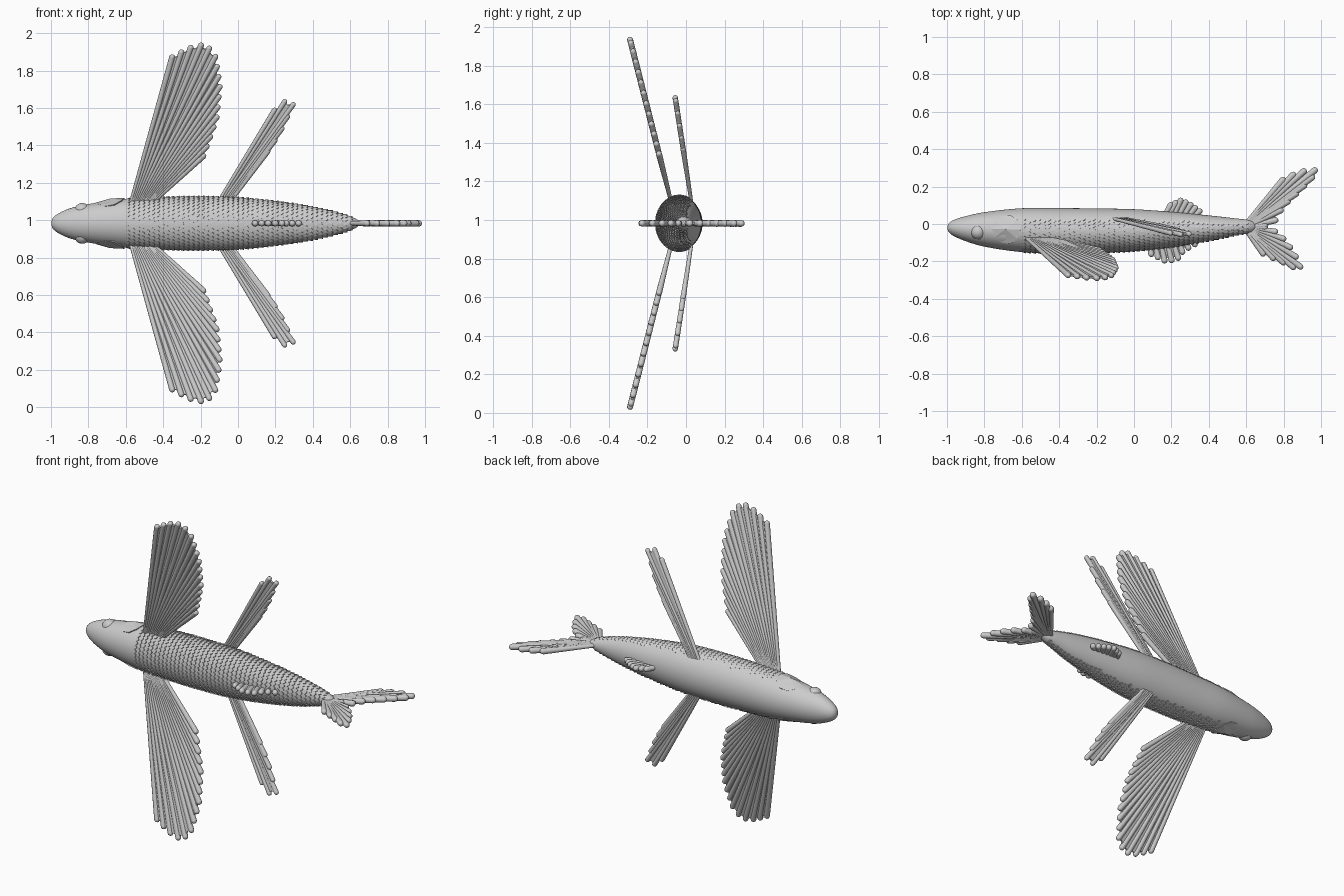
import bpy, bmesh, math
from mathutils import Vector, Matrix

if "Cube" in bpy.data.objects:
    bpy.data.objects.remove(bpy.data.objects["Cube"])

Z0 = 0.983  # height of the body axis; the fish is mirrored about it

def finish(bm, name, angle=40, fix=True):
    if fix:
        bmesh.ops.recalc_face_normals(bm, faces=bm.faces[:])
    me = bpy.data.meshes.new(name)
    bm.to_mesh(me)
    bm.free()
    me.polygons.foreach_set("use_smooth", [True] * len(me.polygons))
    me.set_sharp_from_angle(angle=math.radians(angle))
    ob = bpy.data.objects.new(name, me)
    ob.location.z = Z0
    bpy.context.collection.objects.link(ob)
    return ob

# Body profile: x, centre y, half depth (y), half width (z)
PROFILE = [(-1, -.02, .0, .0), (-.993, -.02, .02, .024), (-.97, -.021, .04, .047),
           (-.9, -.025, .067, .08), (-.8, -.029, .092, .103), (-.6, -.033, .117, .13),
           (-.4, -.035, .12, .14), (-.2, -.035, .118, .143), (0, -.033, .112, .138),
           (.2, -.029, .094, .118), (.4, -.022, .068, .088), (.55, -.015, .044, .053),
           (.63, -.013, .03, .025), (.66, -.012, .0, .0)]

def section(x):
    """Smooth (Hermite) interpolation of the profile at x."""
    P = PROFILE
    i = max(k for k in range(len(P) - 1) if P[k][0] <= x + 1e-9)
    h = P[i + 1][0] - P[i][0]
    t = min(1, (x - P[i][0]) / h)
    out = []
    for c in (1, 2, 3):
        def slope(k):
            a, b = max(k - 1, 0), min(k + 1, len(P) - 1)
            return (P[b][c] - P[a][c]) / (P[b][0] - P[a][0])
        out.append((2*t**3 - 3*t*t + 1) * P[i][c] + (t**3 - 2*t*t + t) * h * slope(i)
                   + (3*t*t - 2*t**3) * P[i + 1][c] + (t**3 - t*t) * h * slope(i + 1))
    return out

def skin(x, a, lift=0.0):
    """Point on the body; angle a is measured from the back (-y)."""
    cy, ry, rz = section(x)
    return Vector((x, cy - (ry + lift) * math.cos(a), (rz + lift) * math.sin(a)))

# Body loft
bm = bmesh.new()
SEG = 48
xs = [-.998, -.993, -.985, -.97, -.95, -.925] + [-.9 + i * .03 for i in range(51)] + [.63, .645, .655]
rings = [[bm.verts.new(skin(x, 2 * math.pi * k / SEG)) for k in range(SEG)] for x in xs]
for r, s in zip(rings, rings[1:]):
    for k in range(SEG):
        j = (k + 1) % SEG
        bm.faces.new((r[k], r[j], s[j], s[k]))
bm.faces.new(rings[0])
bm.faces.new(rings[-1])
finish(bm, "body")

# Overlapping scales on the back and flanks, leaving the belly smooth
bm = bmesh.new()
ROWS = 46
for row in range(ROWS):
    x = -.61 + 1.19 * row / (ROWS - 1)
    cy, ry, rz = section(x)
    n = max(14, int(math.pi * (ry + rz) / .021))
    da = 2 * math.pi / n
    for k in range(n):
        a = (k + .5 * (row % 2)) * da
        a = (a + math.pi) % (2 * math.pi) - math.pi
        if abs(a) > 2.1:
            continue
        # outline: (along, across, lift) from buried front to raised rounded rear
        pts = [(0, -.5, -.002), (.02, -.52, .003), (.029, -.3, .005),
               (.033, 0, .006), (.029, .3, .005), (.02, .52, .003), (0, .5, -.002)]
        top = [bm.verts.new(skin(x + u, a + v * da, l)) for u, v, l in pts]
        low = [bm.verts.new(skin(x + u, a + v * da, -.004)) for u, v, l in pts[1:6]]
        bm.faces.new(top)
        for i in range(4):
            bm.faces.new((top[i + 1], low[i], low[i + 1], top[i + 2]))
finish(bm, "scales", 30)

def resample(pts, n):
    """n points evenly spaced along a polyline."""
    d = [0]
    for p, q in zip(pts, pts[1:]):
        d.append(d[-1] + (q - p).length)
    out = []
    for i in range(n):
        s = d[-1] * i / (n - 1)
        k = max(j for j in range(len(pts) - 1) if d[j] <= s + 1e-9)
        out.append(pts[k].lerp(pts[k + 1], min(1, (s - d[k]) / (d[k + 1] - d[k]))))
    return out

def fin(name, root, edge, n, r0=.009, r1=.016, thick=.012):
    """Fan of tapered rays from the root line to the edge, with a scalloped membrane."""
    root = [Vector(p) for p in root]
    tips = resample([Vector(p) for p in edge], n)
    bases = resample(root, n)
    bm = bmesh.new()
    # membrane between the rays
    normal = (tips[0] - root[0]).cross(tips[-1] - root[0]).normalized() * thick / 2
    b, t = [], []
    for i in range(n):
        b.append(bases[i]); t.append(tips[i])
        if i < n - 1:
            m, e = bases[i].lerp(bases[i + 1], .5), tips[i].lerp(tips[i + 1], .5)
            b.append(m); t.append(e + (m - e).normalized() * .012)
    quad = [[bm.verts.new(p + o) for p in line] for line, o in
            ((b, normal), (t, normal), (t, -normal), (b, -normal))]
    for i in range(len(b) - 1):
        for j in range(4):
            A, B = quad[j], quad[(j + 1) % 4]
            bm.faces.new((A[i], A[i + 1], B[i + 1], B[i]))
    for i in (0, -1):
        bm.faces.new([q[i] for q in quad])
    # rays with rounded tips
    for p, q in zip(bases, tips):
        d = q - p
        rot = d.to_track_quat('Z', 'Y').to_matrix().to_4x4()
        bmesh.ops.create_cone(bm, cap_ends=True, segments=10, radius1=r0, radius2=r1, depth=d.length,
                              matrix=Matrix.Translation((p + q) / 2) @ rot)
        bmesh.ops.create_uvsphere(bm, u_segments=10, v_segments=6, radius=r1,
                                  matrix=Matrix.Translation(q) @ rot)
    finish(bm, name)

# Paired wing-like fins, eyes and gill covers
for side, s in (("upper", 1), ("lower", -1)):
    def wing(pts, y0, slope):
        return [(x, y0 + slope * z, s * z) for x, z in pts]
    fin(side + "_pectoral_fin", wing([(-.585, .07), (-.50, .07)], -.049, -.253),
        wing([(-.352, .888), (-.26, .937), (-.172, .957), (-.122, .895), (-.097, .74),
              (-.115, .56), (-.185, .36)], -.049, -.253), 16)
    fin(side + "_pelvic_fin", wing([(-.12, .09), (-.06, .09)], .045, -.155),
        wing([(.195, .605), (.272, .67), (.295, .635), (.225, .485), (.16, .385)], .045, -.155), 7,
        .009, .014)

    bm = bmesh.new()
    bmesh.ops.create_uvsphere(bm, u_segments=24, v_segments=16, radius=.041,
                              matrix=Matrix.Translation((-.833, -.042, s * .068)))
    finish(bm, side + "_eye")

    # gill cover: faceted plate hugging the cheek
    bm = bmesh.new()
    hub = bm.verts.new(skin(-.685, s * 1.6, .012))
    rim, low = [], []
    for k in range(10):
        w = 2 * math.pi * k / 10
        x, a = -.685 + .078 * math.cos(w), s * (1.6 + .75 * math.sin(w))
        rim.append(bm.verts.new(skin(x, a, .007 if math.cos(w) > -.2 else .001)))
        low.append(bm.verts.new(skin(x, a, -.02)))
    for k in range(10):
        j = (k + 1) % 10
        bm.faces.new((hub, rim[k], rim[j]))
        bm.faces.new((rim[k], low[k], low[j], rim[j]))
    finish(bm, side + "_gill_cover", 15)

# Median fins lying in the plane of symmetry
def flat(pts):
    return [(x, y, 0) for x, y in pts]

fin("dorsal_fin", flat([(.08, -.1), (.30, -.075)]),
    flat([(.092, -.16), (.17, -.198), (.23, -.188), (.263, -.142), (.325, -.108)]), 8, .012, .017)
fin("anal_fin", flat([(.16, .04), (.31, .03)]),
    flat([(.195, .10), (.25, .125), (.295, .107), (.35, .068)]), 7, .012, .017)
fin("tail_long_lobe", flat([(.59, -.005), (.62, -.015)]),
    flat([(.795, .235), (.875, .275), (.955, .291), (.982, .28), (.88, .175), (.795, .095),
          (.755, .02), (.70, -.008)]), 11, .01, .018)
fin("tail_short_lobe", flat([(.59, -.025), (.62, -.018)]),
    flat([(.69, -.158), (.82, -.215), (.885, -.247), (.89, -.23), (.858, -.16), (.815, -.095),
          (.765, -.045), (.70, -.018)]), 10, .01, .017)
